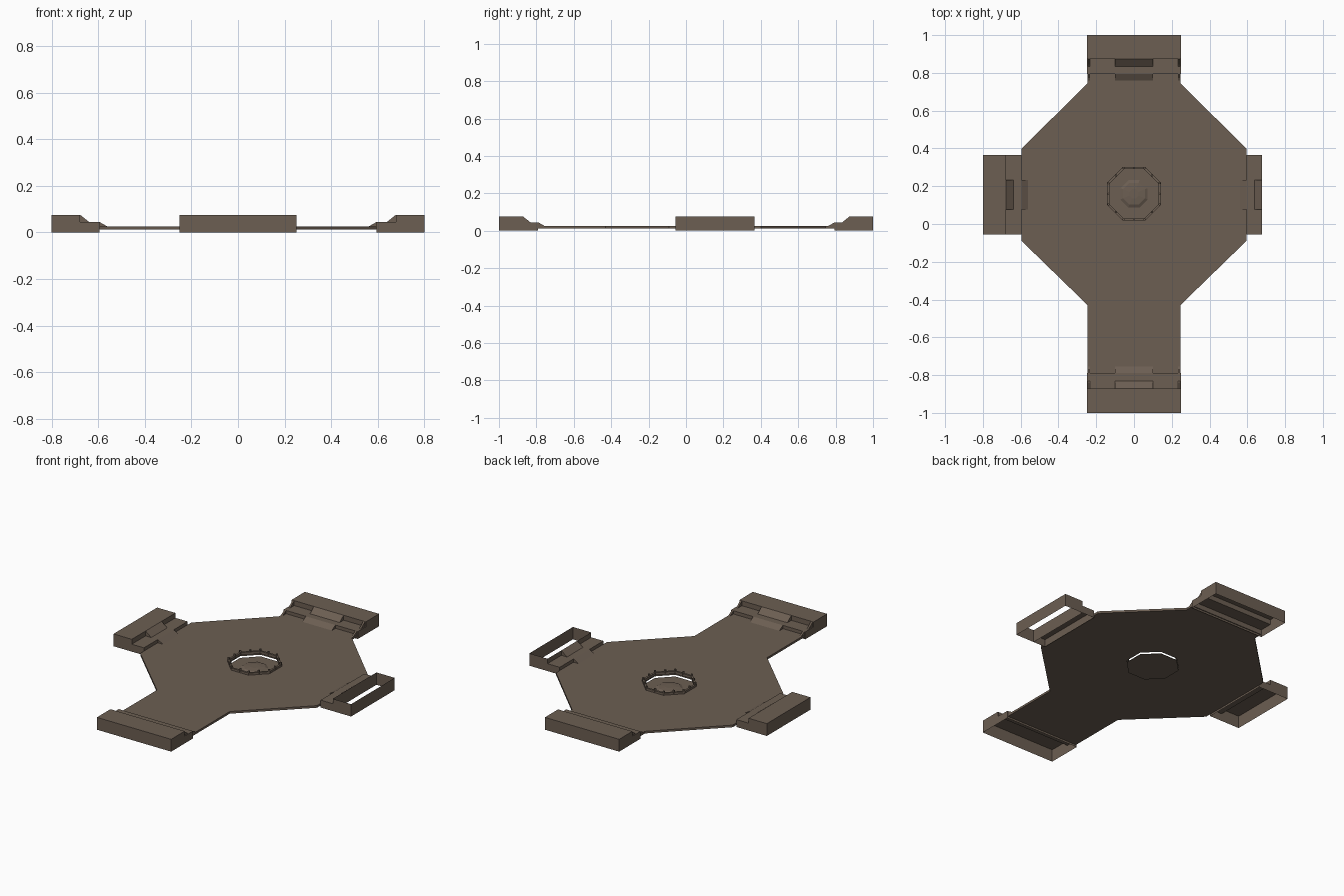
import bpy, bmesh, math
from mathutils import Matrix, Vector

if "Cube" in bpy.data.objects:
    bpy.data.objects.remove(bpy.data.objects["Cube"])

mat = bpy.data.materials.new("dull brown stone")
mat.diffuse_color = (0.15, 0.113, 0.085, 1)
mat.use_nodes = True
mat.node_tree.nodes["Principled BSDF"].inputs["Base Color"].default_value = mat.diffuse_color
FLOOR_B, FLOOR_T, MID, TOP = 0.012, 0.025, 0.045, 0.075
CY = 0.16  # centre of the pit


def finish(name, bm, fix=True):
    if fix:
        bmesh.ops.recalc_face_normals(bm, faces=bm.faces)
    me = bpy.data.meshes.new(name)
    bm.to_mesh(me)
    bm.free()
    me.materials.append(mat)
    ob = bpy.data.objects.new(name, me)
    bpy.context.collection.objects.link(ob)
    return ob


def prism(bm, m, pts, v0, v1, skip=()):
    """Extrude a (u, z) profile across v; skip lists the open profile edges."""
    a = [bm.verts.new(m @ Vector((u, v0, z))) for u, z in pts]
    b = [bm.verts.new(m @ Vector((u, v1, z))) for u, z in pts]
    bm.faces.new(a)
    bm.faces.new(b[::-1])
    n = len(pts)
    for i in range(n):
        if i not in skip:
            j = (i + 1) % n
            bm.faces.new((a[i], a[j], b[j], b[i]))


def octagon(apothem):
    r = apothem / math.cos(math.pi / 8)
    return [(r * math.cos(math.pi / 8 + k * math.pi / 4),
             CY + r * math.sin(math.pi / 8 + k * math.pi / 4)) for k in range(8)]


def ring(name, outer, inner, z0, z1):
    """Flat plate between two eight-sided loops."""
    bm = bmesh.new()
    loops = [[bm.verts.new((x, y, z)) for x, y in pts]
             for pts, z in ((outer, z0), (outer, z1), (inner, z1), (inner, z0))]
    for k in range(4):
        p, q = loops[k], loops[(k + 1) % 4]
        for i in range(8):
            j = (i + 1) % 8
            bm.faces.new((p[i], p[j], q[j], q[i]))
    return finish(name, bm)


# octagonal floor with the pit opening
outline = [(0.595, 0.40), (0.245, 0.745), (-0.245, 0.745), (-0.595, 0.40),
           (-0.595, -0.09), (-0.245, -0.43), (0.245, -0.43), (0.595, -0.09)]
ring("floor", outline, octagon(0.138), FLOOR_B, FLOOR_T)

# corridor floors to the back and the front
for name, y0, y1 in (("back_passage_floor", 0.745, 0.80), ("front_passage_floor", -0.795, -0.43)):
    bm = bmesh.new()
    prism(bm, Matrix(), [(-0.245, FLOOR_B), (0.245, FLOOR_B), (0.245, FLOOR_T), (-0.245, FLOOR_T)], y0, y1)
    finish(name, bm)

# raised rim with short posts on its corners and edges
ring("pit_rim", octagon(0.142), octagon(0.130), FLOOR_T - 0.003, 0.038)
bm = bmesh.new()
corners = octagon(0.136)
for k in range(8):
    a, b = Vector(corners[k]), Vector(corners[(k + 1) % 8])
    for t in (0, 0.5):
        p = a.lerp(b, t)
        m = (Matrix.Translation((p.x, p.y, 0.039)) @ Matrix.Rotation(k * math.pi / 4, 4, 'Z')
             @ Matrix.Diagonal((0.010, 0.010, 0.020, 1)))
        bmesh.ops.create_cube(bm, size=1, matrix=m)
finish("rim_posts", bm)

# pit bottom, lower than the floor, with a shallow domed centre
for name, r1, r2, z0, z1 in (("pit_bottom", 0.138, 0.138, 0.0, 0.002),
                             ("pit_dome", 0.072, 0.058, 0.002, 0.009),
                             ("pit_dome_cap", 0.058, 0.025, 0.009, 0.012)):
    bm = bmesh.new()
    c = math.cos(math.pi / 8)
    m = Matrix.Translation((0, CY, (z0 + z1) / 2)) @ Matrix.Rotation(math.pi / 8, 4, 'Z')
    bmesh.ops.create_cone(bm, cap_ends=True, segments=8, radius1=r1 / c, radius2=r2 / c,
                          depth=z1 - z0, matrix=m)
    finish(name, bm)


def end_block(name, angle, centre, half, u, ramp, cheeks, open_top=False):
    """Stepped hollow block without a bottom, u = lower step, upper step, end."""
    m = Matrix.Translation(centre) @ Matrix.Rotation(math.radians(angle), 4, 'Z')
    lo, hi, end = u
    bm = bmesh.new()
    if open_top:
        prism(bm, m, [(lo, 0), (lo, MID), (hi, MID), (hi, 0)], -half, half, (2, 3))
        prism(bm, m, [(hi, 0), (hi, TOP), (end, TOP), (end, 0)], -half, half, (1, 3))
    else:
        prism(bm, m, [(lo, 0), (lo, MID), (hi, MID), (hi, TOP), (end, TOP), (end, 0)],
              -half, half, (5,))
    finish(name, bm)
    # sloped ramps over both steps
    bm = bmesh.new()
    spans = [(-ramp, ramp)]
    if cheeks:
        spans += [(half - 0.017, half - 0.006), (0.006 - half, 0.017 - half)]
    for v0, v1 in spans:
        prism(bm, m, [(lo - 0.035, FLOOR_T), (lo, FLOOR_T), (lo, MID)], v0, v1)
        prism(bm, m, [(hi - 0.038, MID), (hi, MID), (hi, TOP)], v0, v1)
    finish(name + "_ramps", bm)


end_block("back_block", 90, (0, 0, 0), 0.25, (0.795, 0.873, 1.0), 0.10, True)
end_block("front_block", -90, (0, 0, 0), 0.25, (0.79, 0.87, 1.0), 0.10, True)
end_block("left_block", 180, (0, 0.155, 0), 0.21, (0.595, 0.677, 0.80), 0.077, False)
end_block("right_open_block", 0, (0, 0.155, 0), 0.21, (0.595, 0.677, 0.80), 0.077, False, True)
